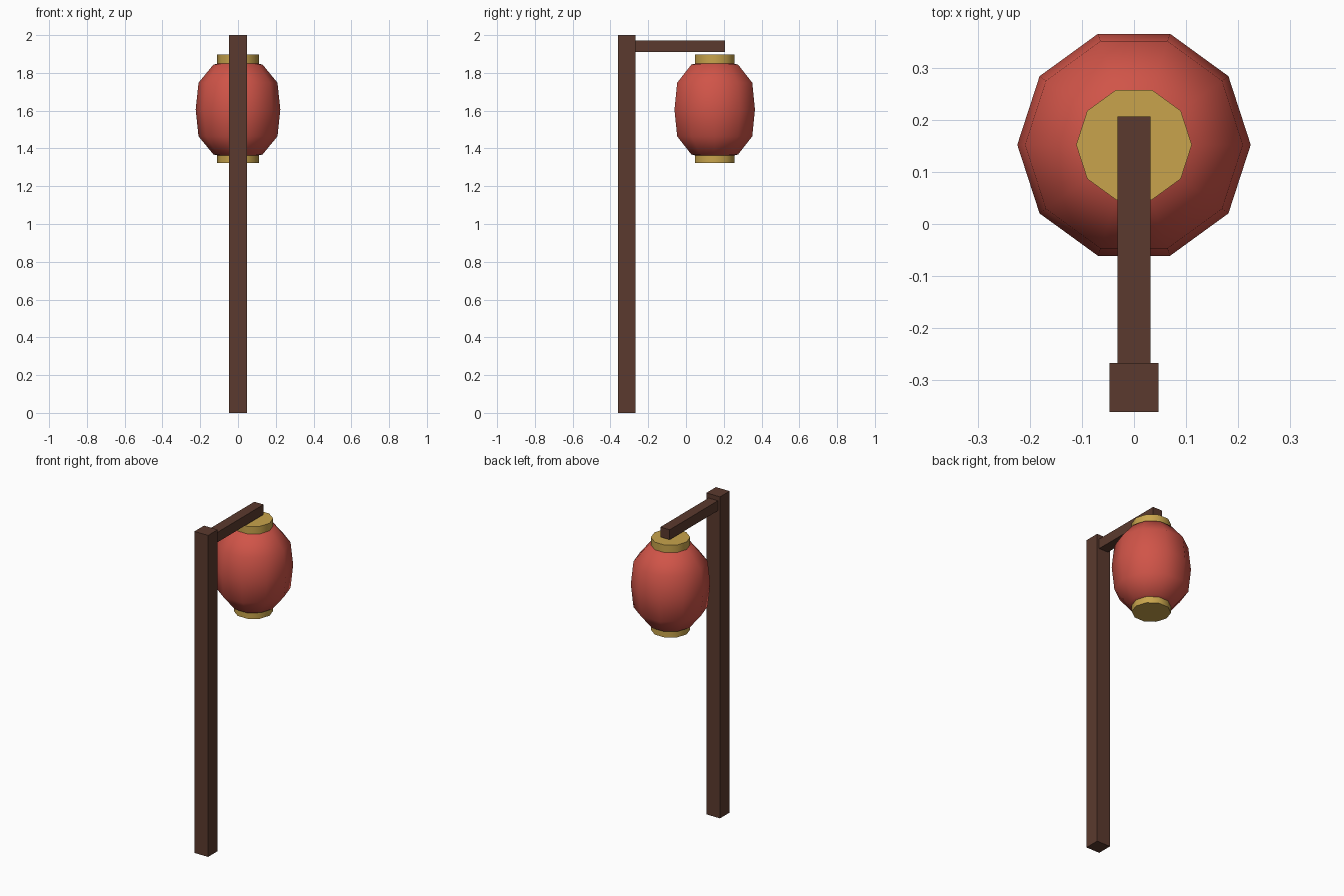
import bpy, bmesh, math

cube = bpy.data.objects.get("Cube")
if cube:
    bpy.data.objects.remove(cube, do_unlink=True)


def material(name, srgb):
    col = [((c / 255 + 0.055) / 1.055) ** 2.4 for c in srgb] + [1]
    m = bpy.data.materials.new(name)
    m.use_nodes = True
    m.diffuse_color = col
    m.node_tree.nodes["Principled BSDF"].inputs["Base Color"].default_value = col
    return m


wood = material("dark wood", (91, 58, 46))
red = material("lantern red", (208, 84, 72))
gold = material("gold trim", (200, 164, 76))
SIDES = 10
LANTERN_Y = 0.152


def finish(name, bm, mat, smooth=False):
    bmesh.ops.recalc_face_normals(bm, faces=bm.faces)
    mesh = bpy.data.meshes.new(name)
    bm.to_mesh(mesh)
    bm.free()
    mesh.materials.append(mat)
    ob = bpy.data.objects.new(name, mesh)
    bpy.context.collection.objects.link(ob)
    if smooth:
        bpy.ops.object.select_all(action="DESELECT")
        ob.select_set(True)
        bpy.context.view_layer.objects.active = ob
        bpy.ops.object.shade_smooth_by_angle(angle=math.radians(45))
    return ob


def box(name, lo, hi, mat):
    bm = bmesh.new()
    bmesh.ops.create_cube(bm, size=1)
    for v in bm.verts:
        v.co = [l + (c + 0.5) * (h - l) for c, l, h in zip(v.co, lo, hi)]
    return finish(name, bm, mat)


def lathe(name, profile, mat):
    """Ten-sided turned solid from (radius, height) pairs, with flat ends."""
    bm = bmesh.new()
    rings = []
    for r, z in profile:
        angles = [2 * math.pi * i / SIDES for i in range(SIDES)]
        rings.append([bm.verts.new((r * math.cos(a), LANTERN_Y + r * math.sin(a), z))
                      for a in angles])
    for low, high in zip(rings, rings[1:]):
        for i in range(SIDES):
            j = (i + 1) % SIDES
            bm.faces.new((low[i], low[j], high[j], high[i]))
    bm.faces.new(rings[0])
    bm.faces.new(rings[-1])
    return finish(name, bm, mat, smooth=True)


# Post and the arm reaching back from it
box("post", (-0.047, -0.361, 0), (0.047, -0.267, 2), wood)
box("arm", (-0.032, -0.267, 1.91), (0.032, 0.206, 1.972), wood)

# Paper lantern, mirrored about its middle
half = [(0.224, 0), (0.209, 0.142), (0.13, 0.238), (0.06, 0.254)]
mid = 1.606
outline = [(r, mid - h) for r, h in reversed(half)] + [(r, mid + h) for r, h in half[1:]]
lathe("lantern_body", outline, red)

# Gold collars
lathe("top_collar", [(0.111, 1.85), (0.111, 1.897)], gold)
lathe("bottom_collar", [(0.111, 1.322), (0.111, 1.362)], gold)
